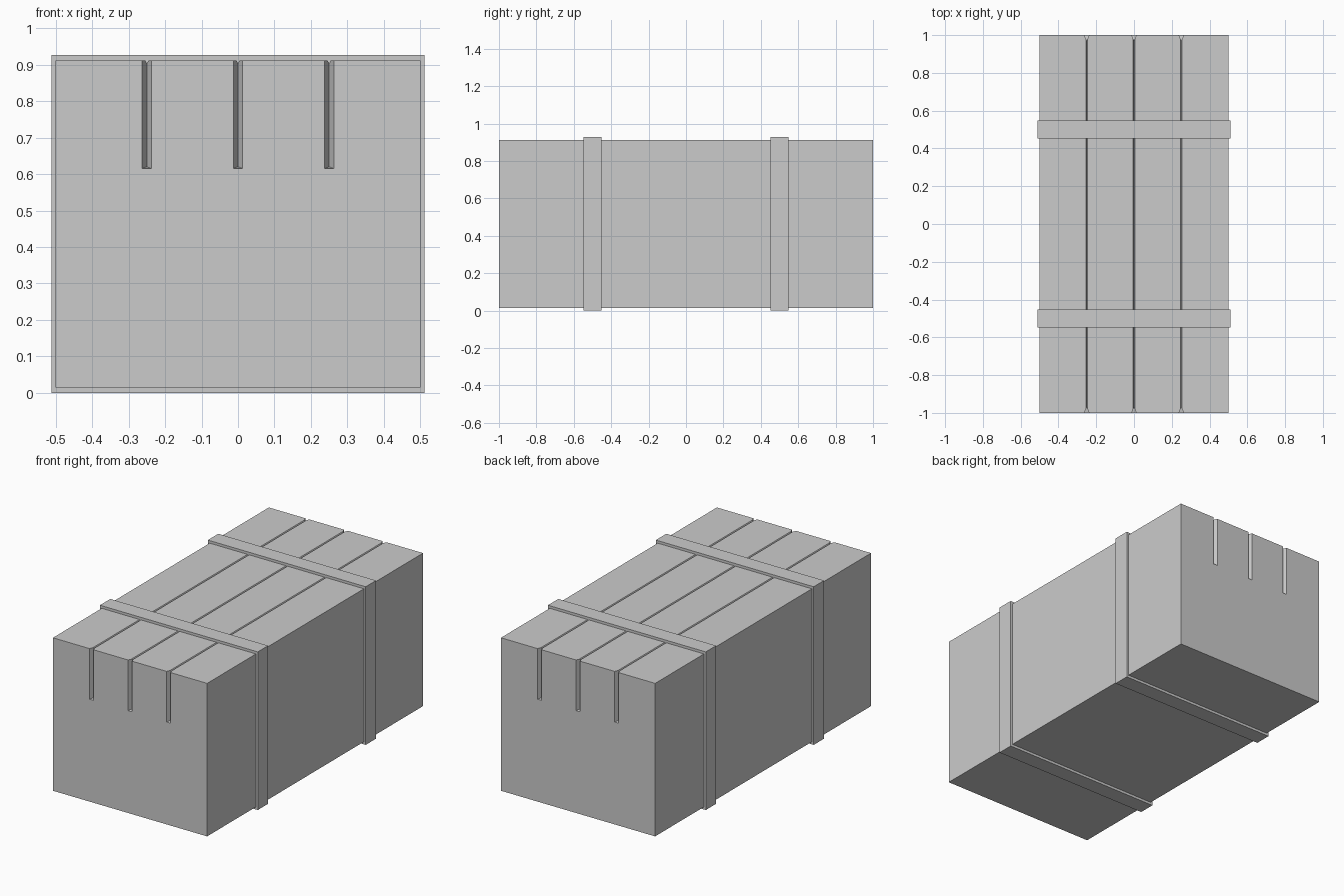
import bpy

if "Cube" in bpy.data.objects:
    bpy.data.objects.remove(bpy.data.objects["Cube"])


def add_box(name, size, center):
    bpy.ops.mesh.primitive_cube_add(size=1, location=center)
    ob = bpy.context.object
    ob.name = name
    ob.scale = size
    bpy.ops.object.transform_apply(location=True, rotation=False, scale=True)
    return ob


def add_prism(name, start, end):
    """Triangular prism between two three-point profiles."""
    mesh = bpy.data.meshes.new(name)
    faces = [(0, 1, 2), (5, 4, 3), (0, 3, 4, 1), (1, 4, 5, 2), (2, 5, 3, 0)]
    mesh.from_pydata(start + end, [], faces)
    ob = bpy.data.objects.new(name, mesh)
    bpy.context.collection.objects.link(ob)
    bpy.context.view_layer.objects.active = ob
    ob.select_set(True)
    bpy.ops.object.mode_set(mode='EDIT')
    bpy.ops.mesh.select_all(action='SELECT')
    bpy.ops.mesh.normals_make_consistent(inside=False)
    bpy.ops.object.mode_set(mode='OBJECT')
    ob.hide_render = True
    bpy.ops.object.select_all(action='DESELECT')
    return ob


def cut(target, cutter):
    mod = target.modifiers.new("cut", 'BOOLEAN')
    mod.operation = 'DIFFERENCE'
    mod.solver = 'EXACT'
    mod.object = cutter
    bpy.context.view_layer.objects.active = target
    bpy.ops.object.modifier_apply(modifier=mod.name)
    bpy.data.objects.remove(cutter, do_unlink=True)


# Crate body
BOTTOM, TOP = 0.015, 0.912
body = add_box("crate_body", (1.0, 2.0, TOP - BOTTOM), (0, 0, (TOP + BOTTOM) / 2))
bpy.ops.object.select_all(action='DESELECT')

for x in (-0.25, 0.0, 0.25):
    # Fine plank seam along the top
    seam = [(x - 0.01, TOP + 0.008), (x + 0.01, TOP + 0.008), (x, TOP - 0.008)]
    cut(body, add_prism("seam_cutter",
                        [(px, -1.1, pz) for px, pz in seam],
                        [(px, 1.1, pz) for px, pz in seam]))
    # V notches in the upper part of both ends
    for s in (-1, 1):
        notch = [(x - 0.026, 1.03 * s), (x + 0.026, 1.03 * s), (x, 0.97 * s)]
        low = [(*notch[0], 0.61), (*notch[1], 0.61), (*notch[2], 0.62)]
        high = [(px, py, 1.0) for px, py in notch]
        cut(body, add_prism("notch_cutter", low, high))

# Straps around the crate
for name, y in (("front_strap", -0.5), ("back_strap", 0.5)):
    add_box(name, (1.024, 0.096, 0.927), (0, y, 0.4635))
